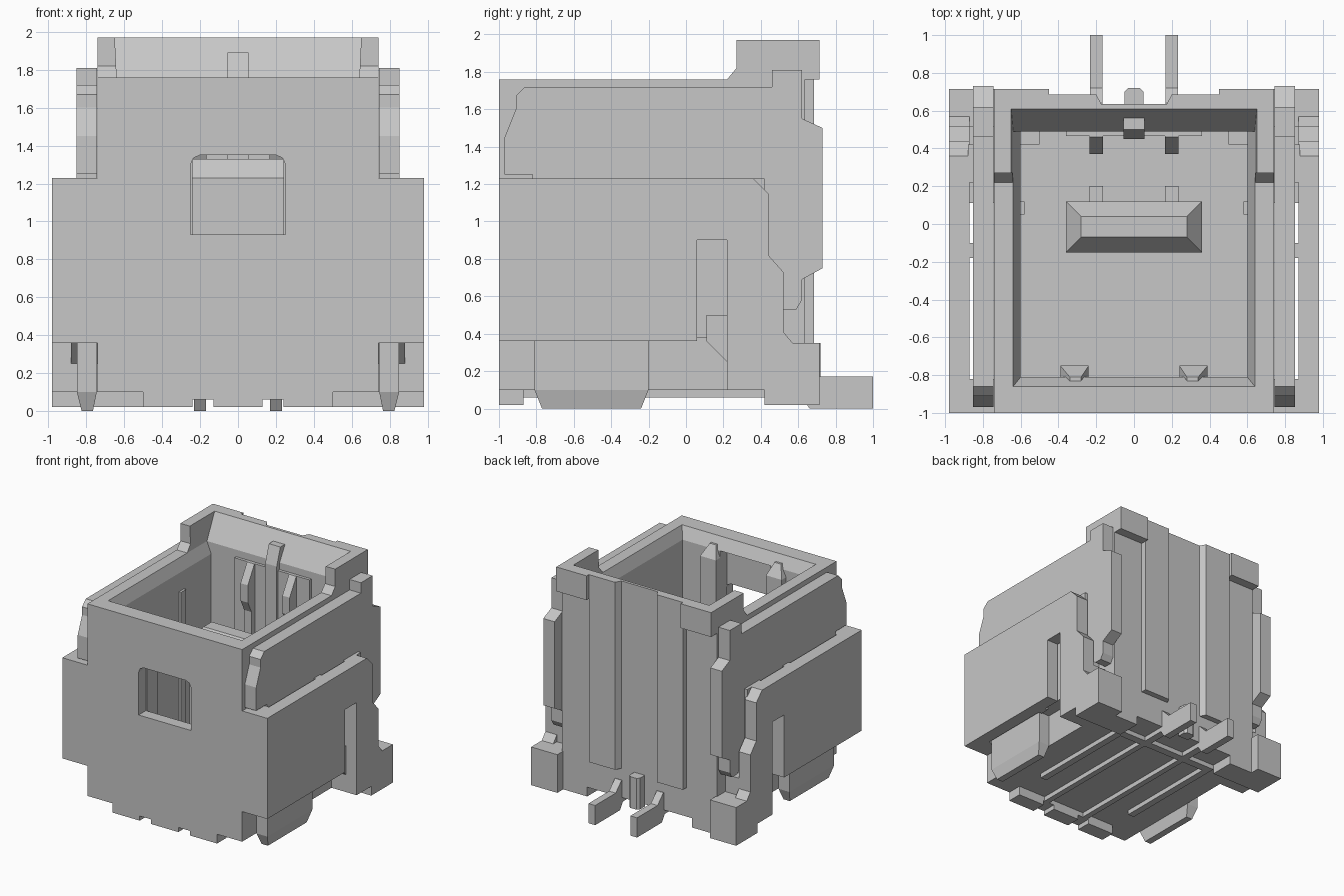
import bpy
import bmesh

cube = bpy.data.objects.get("Cube")
if cube:
    bpy.data.objects.remove(cube, do_unlink=True)

grey = bpy.data.materials.new("light_grey_plastic")
grey.use_nodes = True
grey.diffuse_color = (0.57, 0.57, 0.57, 1)
grey.node_tree.nodes["Principled BSDF"].inputs["Base Color"].default_value = grey.diffuse_color


def loft(name, rings, mirror=False):
    """Solid skinned through rings of equal point count."""
    bm = bmesh.new()
    loops = [[bm.verts.new(p) for p in ring] for ring in rings]
    n = len(loops[0])
    for a, b in zip(loops, loops[1:]):
        for i in range(n):
            j = (i + 1) % n
            bm.faces.new((a[i], a[j], b[j], b[i]))
    bm.faces.new(loops[0])
    bm.faces.new(loops[-1])
    bmesh.ops.recalc_face_normals(bm, faces=bm.faces)
    mesh = bpy.data.meshes.new(name)
    bm.to_mesh(mesh)
    bm.free()
    mesh.materials.append(grey)
    obj = bpy.data.objects.new(name, mesh)
    bpy.context.collection.objects.link(obj)
    if mirror:
        obj.modifiers.new("mirror", 'MIRROR')
    return obj


def rect(x0, x1, y0, y1, z):
    return [(x0, y0, z), (x1, y0, z), (x1, y1, z), (x0, y1, z)]


def box(name, x0, x1, y0, y1, z0, z1, mirror=False):
    return loft(name, [rect(x0, x1, y0, y1, z0), rect(x0, x1, y0, y1, z1)], mirror)


def side_prism(name, profile, x0, x1, mirror=False):
    """Extrude a (y, z) profile along x."""
    return loft(name, [[(x, y, z) for y, z in profile] for x in (x0, x1)], mirror)


def cut(target, cutter):
    mod = target.modifiers.new("cut", 'BOOLEAN')
    mod.operation, mod.solver, mod.object = 'DIFFERENCE', 'EXACT', cutter
    cutter.hide_render = True
    bpy.context.view_layer.objects.active = target
    bpy.ops.object.modifier_apply(modifier=mod.name)
    bpy.data.objects.remove(cutter, do_unlink=True)


# Main shell with funnel-shaped cavity and front window
shell = side_prism("shell", [(-1, .1), (.635, .1), (.635, 1.97), (.27, 1.97),
                             (.27, 1.82), (.22, 1.76), (-1, 1.76)], -.74, .74)
cut(shell, loft("cavity", [rect(-x, x, y0, y1, z) for x, y0, y1, z in (
    (.6, -.81, .49, .25), (.6, -.81, .49, 1.66), (.64, -.86, .49, 1.76),
    (.65, -.86, .61, 1.97), (.65, -.86, .61, 2.1))]))
window = [(-.25, .93), (.25, .93), (.25, 1.3), (.235, 1.335), (.2, 1.35),
          (-.2, 1.35), (-.235, 1.335), (-.25, 1.3)]
cut(shell, loft("window", [[(x, y, z) for x, z in window] for y in (-1.1, -.7)]))
cut(shell, box("front_recess", -.24, .24, -.9, -.7, .25, 1.66))

# Outer side fins with slot and rear foot
side_prism("side_fin", [(-1, .36), (.06, .36), (.06, .9), (.22, .9), (.22, .1),
                        (.42, .1), (.42, .02), (.715, .02), (.715, .35), (.57, .35),
                        (.52, .41), (.52, .73), (.44, .82), (.44, 1.15),
                        (.36, 1.23), (-1, 1.23)], .87, .98, True)
box("front_corner", .73, .98, -1, -.82, .36, 1.23, True)
side_prism("fin_bridge", [(.11, .36), (.22, .25), (.22, .1), (.52, .1),
                          (.52, .5), (.11, .5)], .73, .88, True)
box("fin_spacer_rear", .84, .88, .22, .42, .36, 1.23, True)
box("fin_spacer_front", .84, .88, -.18, -.1, .36, 1.23, True)
box("rear_foot", .73, .88, .42, .715, .02, .35, True)
box("rear_foot_inner", .5, .74, .42, .635, .02, .35, True)

# Side clip blades with bottom tabs
side_prism("clip_blade", [(-.97, 1.25), (-.97, 1.45), (-.91, 1.6), (-.91, 1.67),
                          (-.86, 1.72), (.46, 1.72), (.46, 1.81), (.62, 1.81),
                          (.62, 1.55), (.73, 1.5), (.73, .75), (.62, .69),
                          (.62, .58), (.59, .53), (.52, .53), (.44, .6),
                          (.44, .38), (-.82, .38), (-.82, 1.25)], .745, .853, True)
loft("clip_tab", [rect(.765, .825, -.77, -.24, 0), rect(.745, .85, -.81, -.2, .1),
                  rect(.745, .85, -.81, -.2, .4)], True)

# Back panels, top lugs and keying post
loft("back_panel", [[(.17, .63, z), (.2, .685, z), (.45, .685, z), (.45, .63, z)]
                    for z in (.35, 1.97)], True)
box("top_lug", .45, .74, .62, .715, 1.76, 1.97, True)
loft("back_post", [[(-.05, .63, z), (-.05, .7, z), (-.03, .72, z),
                    (.03, .72, z), (.05, .7, z), (.05, .63, z)] for z in (.08, .35)])

# Cavity details: tongue, ribs and wall keys
loft("tongue", [rect(-.36, .36, -.15, .12, .24), rect(-.36, .36, -.15, .12, 1.23),
                rect(-.28, .28, -.07, .04, 1.33)])
loft("front_rib", [rect(.24, .39, -.9, -.75, .24), rect(.24, .39, -.9, -.75, 1.6),
                   rect(.28, .34, -.9, -.81, 1.7)], True)
box("back_liner", -.36, .36, .465, .5, .24, 1.7)
side_prism("back_key", [(.45, .24), (.56, .24), (.56, 1.89), (.5, 1.89), (.45, 1.74)],
           -.055, .055)
box("side_key", .58, .61, .05, .12, .24, 1.5, True)
loft("floor_arrow", [[(.35, -.54, z), (.54, -.65, z), (.54, -.43, z)] for z in (.249, .255)])

# Terminal pins
side_prism("back_contact", [(.42, .24), (.5, .24), (.5, 1.7), (.46, 1.7),
                            (.37, 1.55), (.37, 1.4), (.42, 1.3)], .165, .235, True)
box("tongue_contact", .165, .235, .1, .2, .24, 1.1, True)
side_prism("solder_pin", [(.42, .06), (.62, .06), (.66, 0), (1, 0), (1, .17),
                          (.72, .17), (.64, .25), (.42, .25)], .168, .232, True)

# Underside lips and rails
box("front_lip_middle", -.13, .13, -1, -.87, .02, .11)
box("front_lip_outer", .24, .5, -1, -.87, .02, .11, True)
box("front_lip_notch", .13, .24, -1, -.87, .06, .11, True)
box("bottom_rail_inner", .18, .23, -.87, .42, .06, .11, True)
box("bottom_rail_outer", .44, .5, -.6, .42, .06, .11, True)
box("bottom_crossbar", -.5, .5, .35, .42, .06, .11)
